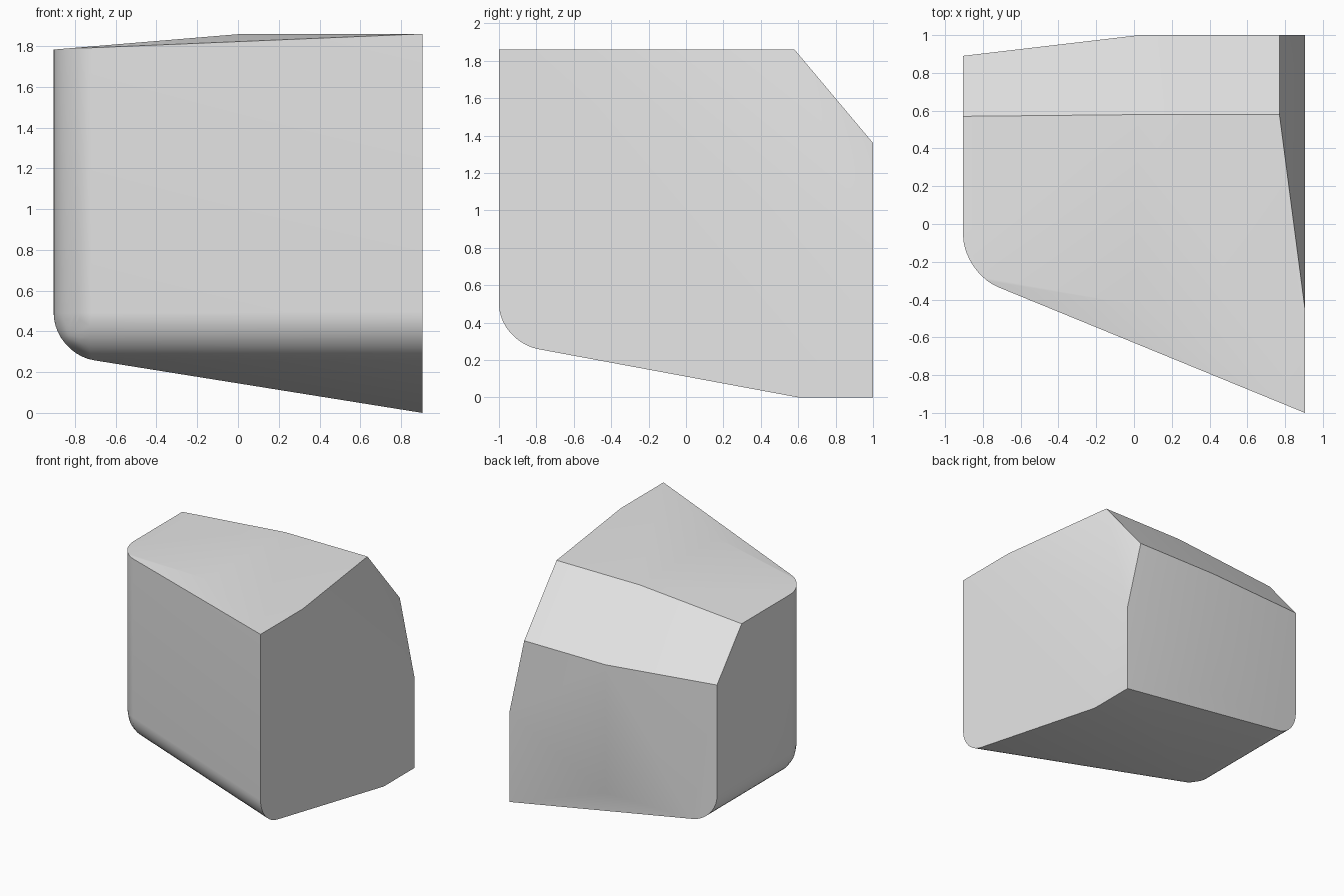
import bpy
import bmesh
import math
from mathutils import Vector
from mathutils.geometry import normal

if "Cube" in bpy.data.objects:
    bpy.data.objects.remove(bpy.data.objects["Cube"], do_unlink=True)

W, H = 0.905, 1.86              # half width and full height
CENTRE = Vector((0, 0, 0.9))


def solid(points):
    """Closed convex solid around the points, flat areas merged."""
    bm = bmesh.new()
    for p in points:
        bm.verts.new(p)
    bmesh.ops.remove_doubles(bm, verts=bm.verts[:], dist=0.0005)
    bmesh.ops.convex_hull(bm, input=bm.verts[:])
    loose = [v for v in bm.verts if not v.link_faces]
    bmesh.ops.delete(bm, geom=loose, context='VERTS')
    bmesh.ops.dissolve_limit(bm, angle_limit=math.radians(0.5),
                             verts=bm.verts[:], edges=bm.edges[:])
    bmesh.ops.recalc_face_normals(bm, faces=bm.faces[:])
    return bm


def rebuild(bm):
    points = [v.co.copy() for v in bm.verts]
    bm.free()
    return solid(points)


def cut(bm, a, b, c):
    """Slice along the plane through three points, keeping the middle."""
    a, b, c = Vector(a), Vector(b), Vector(c)
    n = normal(a, b, c)
    if n.dot(CENTRE - a) > 0:
        n.negate()
    bmesh.ops.bisect_plane(bm, geom=bm.verts[:] + bm.edges[:] + bm.faces[:],
                           dist=0.0001, plane_co=a, plane_no=n, clear_outer=True)
    return rebuild(bm)


# Block with a slanted front and a folded underside
block = solid([(x, y, z) for x in (-W, W) for y in (-1, 1) for z in (0, H)])
corner = Vector((-W, -0.258, 0.29))
low_front = (W, -1, 0.297)
low_fold = (W, 0.6, 0)
low_back = (W, 1, 0)
block = cut(block, (W, -1, 0), (W, -1, H), corner)
block = cut(block, low_front, low_fold, corner)
block = cut(block, low_fold, low_back, corner)

# Rounded edges meeting at the lower front corner
tip = min(block.verts, key=lambda v: (v.co - corner).length)
round_edges = [e for e in tip.link_edges if e.calc_face_angle(0) > 0.8]
bmesh.ops.bevel(block, geom=round_edges, offset=0.2, offset_type='OFFSET',
                segments=10, profile=0.5, affect='EDGES', clamp_overlap=False)
block = rebuild(block)

# Top: slope to one side, and a shallow facet along the front
ridge = (0.02, -0.43, H)
block = cut(block, ridge, (0.02, 1, H), (-W, 0, 1.783))
block = cut(block, (W, -1, H), ridge, (-0.72, -0.333, 1.792))

# Back: slanted half, lower facet and upper chamfer in two facets
back_top, back_low = (0.03, 0.58, H), (0.03, 1, 1.36)
block = cut(block, (0.03, 1, 0), (0.03, 1, H), (-W, 0.89, 0))
block = cut(block, low_back, (0.02, 1, 0.31), (-0.7, 0.914, 0.255))
block = cut(block, back_top, back_low, (W, 1, 1.36))
block = cut(block, back_top, back_low, (-W, 0.57, 1.783))

# Side: two facets leaning inward at the upper back
side_top, side_back = (W, -0.45, H), (W, 1, 0.735)
lean_top, lean_back = (0.77, 0.58, H), (0.77, 1, 1.36)
block = cut(block, side_top, lean_top, side_back)
block = cut(block, lean_top, side_back, lean_back)

# Object and material
mesh = bpy.data.meshes.new("faceted_block")
block.to_mesh(mesh)
block.free()
obj = bpy.data.objects.new("faceted_block", mesh)
bpy.context.collection.objects.link(obj)

grey = bpy.data.materials.new("light_grey")
grey.use_nodes = True
colour = (0.8, 0.8, 0.8, 1)
grey.diffuse_color = colour
for node in grey.node_tree.nodes:
    if node.type == 'BSDF_PRINCIPLED':
        node.inputs["Base Color"].default_value = colour
mesh.materials.append(grey)

for other in bpy.context.selected_objects:
    other.select_set(False)
obj.select_set(True)
bpy.context.view_layer.objects.active = obj
bpy.ops.object.shade_smooth_by_angle(angle=math.radians(30))
